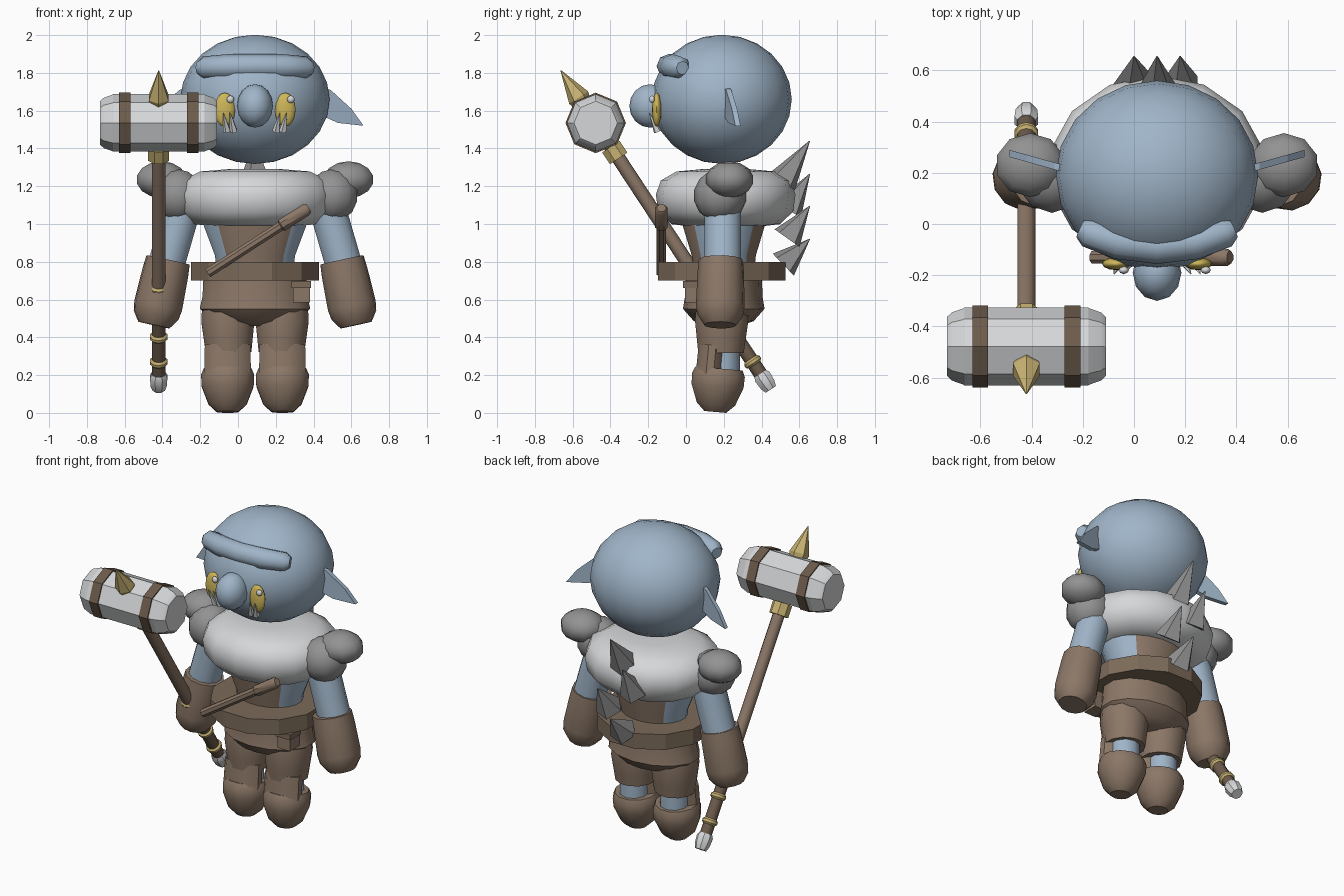
import bpy, bmesh, math
from mathutils import Vector, Matrix

cube = bpy.data.objects.get("Cube")
if cube:
    bpy.data.objects.remove(cube)

C = 0.09   # x of the body's middle
Y = 0.2    # y of the body's middle


def material(name, r, g, b):
    m = bpy.data.materials.new(name)
    m.use_nodes = True
    m.diffuse_color = (r, g, b, 1)
    m.node_tree.nodes["Principled BSDF"].inputs["Base Color"].default_value = (r, g, b, 1)
    return m


SKIN = material("blue skin", 0.35, 0.46, 0.58)
LEATHER = material("brown leather", 0.26, 0.185, 0.135)
DARK = material("dark leather", 0.15, 0.105, 0.07)
BELT = material("belt leather", 0.2, 0.145, 0.1)
PALE = material("pale fur and metal", 0.67, 0.68, 0.69)
GREY = material("grey stone", 0.29, 0.29, 0.29)
GOLD = material("gold", 0.57, 0.44, 0.17)
YELLOW = material("eye yellow", 0.62, 0.47, 0.1)


def finish(name, bm, mat, angle=40):
    bmesh.ops.recalc_face_normals(bm, faces=bm.faces)
    mesh = bpy.data.meshes.new(name)
    bm.to_mesh(mesh)
    bm.free()
    mesh.materials.append(mat)
    ob = bpy.data.objects.new(name, mesh)
    bpy.context.collection.objects.link(ob)
    if angle:
        bpy.ops.object.select_all(action="DESELECT")
        ob.select_set(True)
        bpy.context.view_layer.objects.active = ob
        bpy.ops.object.shade_smooth_by_angle(angle=math.radians(angle))
    return ob


def turned(name, mat, start, end, profile, sides=12, squash=(1, 1), angle=40, phase=0.5):
    """Rings of (fraction along the axis, radius), closed at both ends."""
    start, end = Vector(start), Vector(end)
    axis = end - start
    turn = Vector((0, 0, 1)).rotation_difference(axis.normalized())
    bm = bmesh.new()
    rings = []
    for t, r in profile:
        ring = []
        for i in range(sides):
            a = math.tau * (i + phase) / sides
            p = Vector((r * squash[0] * math.cos(a), r * squash[1] * math.sin(a), 0))
            ring.append(bm.verts.new(start + axis * t + turn @ p))
        rings.append(ring)
    for low, high in zip(rings, rings[1:]):
        for i in range(sides):
            j = (i + 1) % sides
            bm.faces.new((low[i], low[j], high[j], high[i]))
    bm.faces.new(rings[0])
    bm.faces.new(rings[-1])
    return finish(name, bm, mat, angle)


def ball(name, mat, centre, size, segments=16, rings=10, angle=60):
    bm = bmesh.new()
    bmesh.ops.create_uvsphere(bm, u_segments=segments, v_segments=rings, radius=1,
                              matrix=Matrix.Translation(centre) @ Matrix.Diagonal((*size, 1)))
    return finish(name, bm, mat, angle)


def box(name, mat, centre, size):
    bm = bmesh.new()
    bmesh.ops.create_cube(bm, size=1, matrix=Matrix.Translation(centre) @ Matrix.Diagonal((*size, 1)))
    return finish(name, bm, mat, 0)


ROD = [(0, 1), (1, 1)]


def rod(name, mat, start, end, r, sides=10):
    return turned(name, mat, start, end, [(t, k * r) for t, k in ROD], sides)


# Head, nose and brow
ball("head", SKIN, (C, 0.19, 1.66), (0.395, 0.37, 0.342), 20, 12)
ball("nose", SKIN, (C, -0.19, 1.625), (0.095, 0.11, 0.115), 12, 8)
curve = bpy.data.curves.new("brow", "CURVE")
curve.dimensions = "3D"
curve.bevel_depth = 0.066
curve.bevel_resolution = 2
curve.use_fill_caps = True
spline = curve.splines.new("POLY")
path = [(-0.3, 0.55), (-0.27, 0.9), (-0.15, 1), (0, 1), (0.15, 1), (0.27, 0.9), (0.3, 0.55)]
spline.points.add(len(path) - 1)
for p, (dx, r) in zip(spline.points, path):
    p.co = (C + dx, -0.09 + 0.8 * dx * dx, 1.835 - 0.1 * dx * dx, 1)
    p.radius = r
brow = bpy.data.objects.new("brow", curve)
bpy.context.collection.objects.link(brow)
bpy.ops.object.select_all(action="DESELECT")
brow.select_set(True)
bpy.context.view_layer.objects.active = brow
bpy.ops.object.convert(target="MESH")
brow = bpy.context.object
brow.data.materials.clear()
brow.data.materials.append(SKIN)
bpy.ops.object.shade_smooth_by_angle(angle=math.radians(60))

# Body
torso = turned("vest_torso", LEATHER, (C, Y, 0.72), (C, Y, 1.1),
               [(0, 0.2), (0.3, 0.215), (0.75, 0.28), (1, 0.29)], 20, (1, 0.8))
torso.data.materials.append(SKIN)
for f in torso.data.polygons:
    if abs(f.normal.x) > 0.62:
        f.material_index = 1
turned("fur_collar", PALE, (C, 0.21, 0.99), (C, 0.21, 1.29),
       [(0, 0.24), (0.03, 0.33), (0.25, 0.41), (0.55, 0.425), (0.8, 0.395), (0.96, 0.3), (1, 0.15)],
       14, (1, 0.87), 50)
turned("belt", BELT, (C, 0.19, 0.7), (C, 0.19, 0.8), [(0, 0.35), (1, 0.35)], 12, angle=0)
turned("hips", LEATHER, (C, Y, 0.46), (C, Y, 0.72),
       [(0, 0.12), (0.1, 0.22), (0.35, 0.3), (0.6, 0.285), (1, 0.28)], 14, (1, 0.72))
box("pouch", LEATHER, (C + 0.245, 0.045, 0.635), (0.09, 0.1, 0.1))
box("pouch_flap", BELT, (C + 0.245, 0.04, 0.68), (0.105, 0.11, 0.035))
turned("chest_scroll", LEATHER, (-0.16, -0.13, 0.74), (0.375, -0.13, 1.085),
       [(0, 0.027), (0.72, 0.027), (0.73, 0.036), (0.97, 0.036), (1, 0.025)], 8)

# Paired parts
for s, side in ((1, "left"), (-1, "right")):
    def at(dx, y, z):
        return (C + s * dx, y, z)

    # Face
    ball(side + "_eye", YELLOW, at(0.16, -0.155, 1.605), (0.055, 0.025, 0.09), 12, 8)
    ball(side + "_eye_glint", PALE, (C + s * 0.16 + 0.03, -0.18, 1.66), (0.02, 0.015, 0.02), 8, 6)
    for k in (-0.018, 0.018):
        turned(side + "_tusk", PALE, at(0.13 + k, -0.15, 1.49), at(0.15 + k, -0.195, 1.59),
               [(0, 0.022), (1, 0.002)], 5, angle=0)
    bm = bmesh.new()
    outline = [(0.34, 1.73), (0.4, 1.71), (0.51, 1.61), (0.575, 1.52), (0.44, 1.535), (0.34, 1.58)]
    front = [bm.verts.new(at(x, 0.1 + 0.28 * x, z)) for x, z in outline]
    back = [bm.verts.new(v.co + Vector((0, 0.028, 0))) for v in front]
    bm.faces.new(front)
    bm.faces.new(back)
    for i in range(len(front)):
        bm.faces.new((front[i - 1], front[i], back[i], back[i - 1]))
    finish(side + "_ear", bm, SKIN, 0)

    # Arms
    ball(side + "_shoulder_pad", GREY, at(0.495, 0.23, 1.235), (0.14, 0.128, 0.097), 10, 7)
    ball(side + "_lower_shoulder_pad", GREY, at(0.41, 0.18, 1.15), (0.14, 0.14, 0.14), 10, 7)
    rod(side + "_upper_arm", SKIN, at(0.37, 0.195, 1.13), at(0.48, 0.195, 0.75), 0.1, 12)
    turned(side + "_gauntlet", LEATHER, at(0.46, 0.185, 0.81), at(0.535, 0.18, 0.465),
           [(0, 0.118), (0.2, 0.124), (0.7, 0.13), (0.85, 0.122), (1, 0.085)], 12)

    # Legs
    turned(side + "_trouser_leg", LEATHER, at(0.14, 0.185, 0.32), at(0.145, 0.19, 0.56),
           [(0, 0.125), (0.3, 0.134), (0.7, 0.146), (1, 0.14)], 12)
    turned(side + "_shin_guard", LEATHER, at(0.145, 0.125, 0.2), at(0.145, 0.14, 0.36),
           [(0, 0.128), (1, 0.125)], 12, (1, 0.6))
    rod(side + "_calf", SKIN, at(0.145, 0.195, 0.14), at(0.145, 0.195, 0.36), 0.09, 10)
    turned(side + "_boot", LEATHER, at(0.145, 0.155, 0.005), at(0.145, 0.175, 0.235),
           [(0, 0.06), (0.18, 0.105), (0.6, 0.143), (0.85, 0.145), (1, 0.13)], 12)

# Back spikes
for x, y, z, rise in ((0, 0.51, 1.225, 0.215), (-0.09, 0.54, 1.075, 0.19),
                      (0.09, 0.535, 0.925, 0.17), (0, 0.515, 0.785, 0.135)):
    turned("back_spike", GREY, (C + x, y, z), (C + x, 0.655, z + rise),
           [(0, 0.085), (1, 0.002)], 5, angle=0)

# Hammer
HX = -0.42
top, tip = Vector((HX, -0.48, 1.535)), Vector((HX, 0.435, 0.145))


def along(t):
    return top.lerp(tip, t)


turned("hammer_head", PALE, (-0.73, -0.478, 1.535), (-0.11, -0.478, 1.535),
       [(0, 0.115), (0.03, 0.133), (0.1, 0.148), (0.11, 0.152), (0.89, 0.152), (0.9, 0.148),
        (0.97, 0.133), (1, 0.115)], 8, angle=30, phase=0)
for x in (-0.6, -0.24):
    turned("hammer_band", DARK, (x - 0.031, -0.478, 1.535), (x + 0.031, -0.478, 1.535),
           [(0, 0.16), (1, 0.16)], 8, angle=0, phase=0)
turned("hammer_spike", GOLD, along(-0.06), along(-0.2),
       [(0, 0.04), (0.26, 0.06), (1, 0.002)], 6, angle=0)
rod("hammer_handle", LEATHER, top, along(0.7), 0.037)
rod("hammer_grip", DARK, along(0.69), along(0.97), 0.037)
rod("hammer_collar", GOLD, along(0.09), along(0.135), 0.06, 8)
for t in (0.63, 0.815, 0.91):
    turned("handle_ring", GOLD, along(t - 0.012), along(t + 0.012),
           [(0, 0.036), (0.3, 0.048), (0.7, 0.048), (1, 0.036)], 10)
turned("handle_pommel", PALE, along(0.955), along(1.015),
       [(0, 0.04), (0.2, 0.05), (0.7, 0.046), (1, 0.035)], 8)
